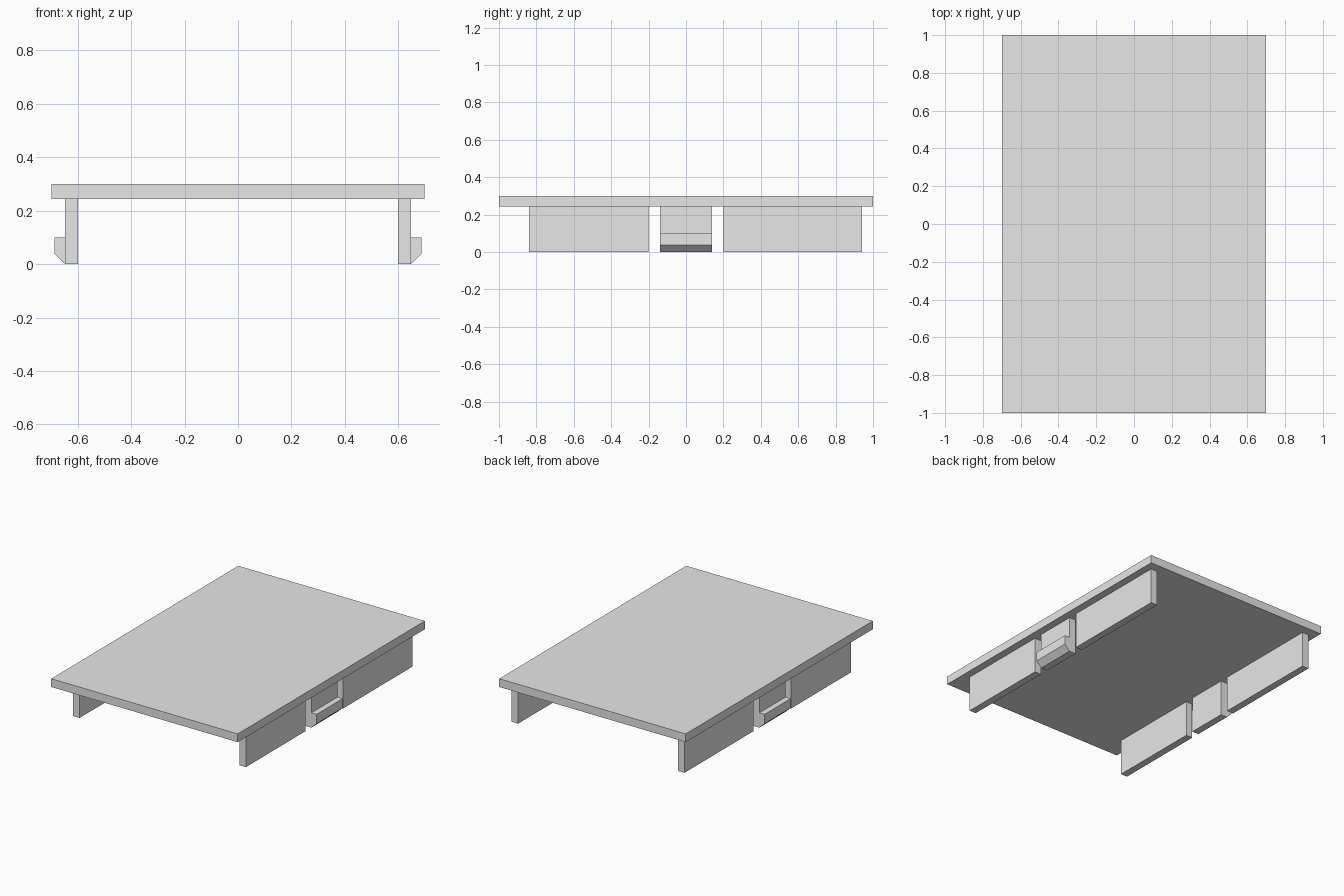
import bpy
import bmesh

default_cube = bpy.data.objects.get("Cube")
if default_cube:
    bpy.data.objects.remove(default_cube, do_unlink=True)

# Single plain grey material
GREY = (0.8, 0.8, 0.8, 1.0)
grey = bpy.data.materials.new("light_grey")
grey.use_nodes = True
grey.diffuse_color = GREY
for node in grey.node_tree.nodes:
    if node.type == 'BSDF_PRINCIPLED':
        node.inputs["Base Color"].default_value = GREY


def extrude_profile(name, profile, y0, y1, side=1):
    """Extrude an (x, z) outline from y0 to y1, mirrored in x when side is -1."""
    bm = bmesh.new()
    face = bm.faces.new([bm.verts.new((side * x, y0, z)) for x, z in profile])
    result = bmesh.ops.extrude_face_region(bm, geom=[face])
    verts = [v for v in result["geom"] if isinstance(v, bmesh.types.BMVert)]
    bmesh.ops.translate(bm, verts=verts, vec=(0, y1 - y0, 0))
    bmesh.ops.recalc_face_normals(bm, faces=bm.faces)
    mesh = bpy.data.meshes.new(name)
    bm.to_mesh(mesh)
    bm.free()
    mesh.materials.append(grey)
    obj = bpy.data.objects.new(name, mesh)
    bpy.context.scene.collection.objects.link(obj)
    return obj


def rectangle(x0, x1, z0, z1):
    return [(x0, z0), (x1, z0), (x1, z1), (x0, z1)]


TOP, UNDERSIDE = 0.30, 0.244
HALF_WIDTH = 0.698
INNER, OUTER, CATCH = 0.598, 0.647, 0.686

# Cover plate
extrude_profile("cover_plate", rectangle(-HALF_WIDTH, HALF_WIDTH, UNDERSIDE, TOP), -1, 1)

# Guide walls and the snap clip between them, on both sides
wall = rectangle(INNER, OUTER, 0, UNDERSIDE)
clip = [(INNER, 0), (OUTER, 0), (CATCH, 0.037), (CATCH, 0.10),
        (OUTER, 0.10), (OUTER, UNDERSIDE), (INNER, UNDERSIDE)]
for label, side in (("left", 1), ("right", -1)):
    extrude_profile(f"{label}_front_wall", wall, -0.84, -0.20, side)
    extrude_profile(f"{label}_back_wall", wall, 0.20, 0.94, side)
    extrude_profile(f"{label}_snap_clip", clip, -0.14, 0.14, side)
